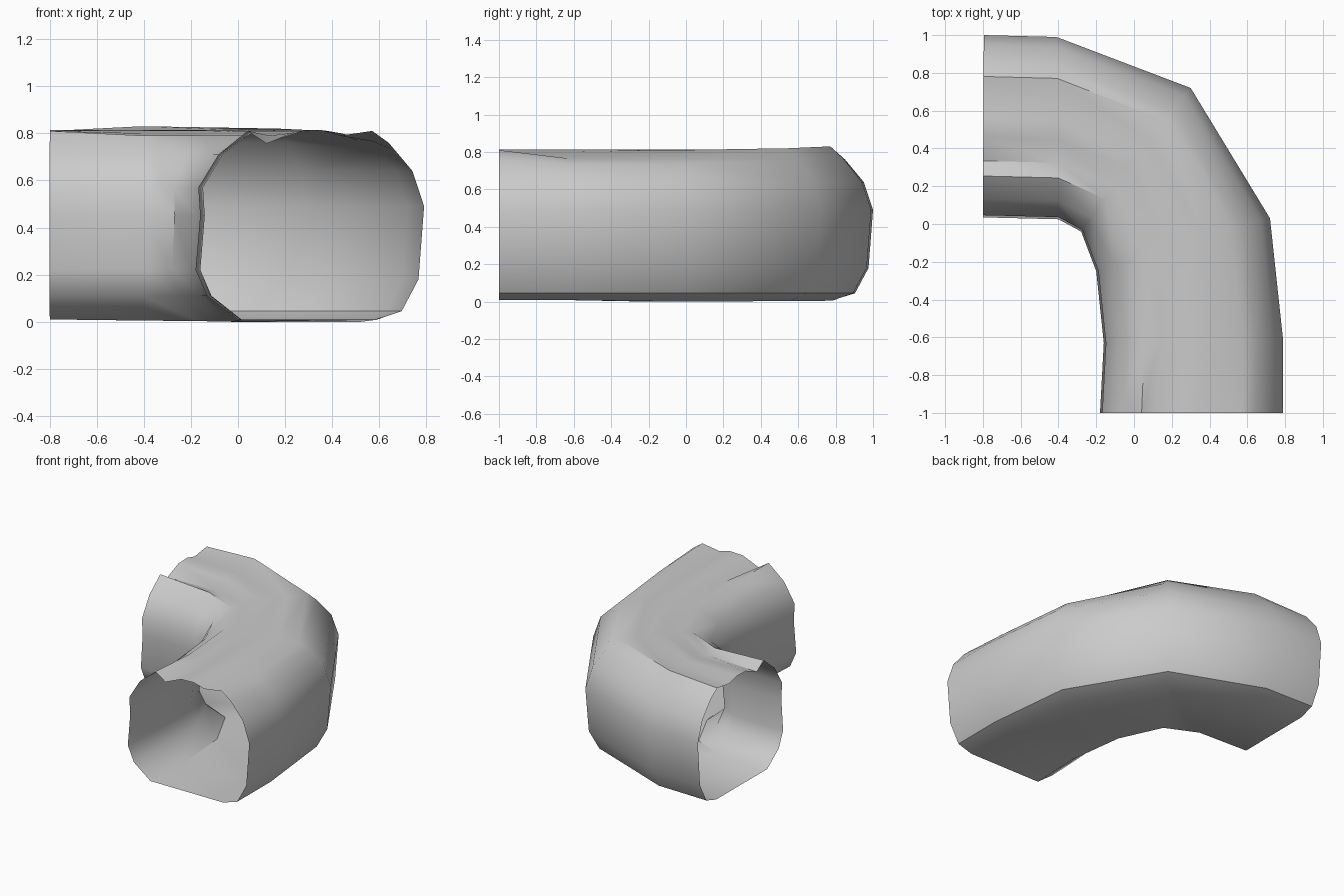
import bpy, bmesh, math
from mathutils import Vector

if "Cube" in bpy.data.objects:
    bpy.data.objects.remove(bpy.data.objects["Cube"])

# plan-view rails: inner and outer wall of the bend, front mouth to left mouth
inner = [(-.18, -1), (-.16, -.63), (-.2, -.25), (-.28, -.04), (-.4, .025), (-.8, .035)]
outer = [(.79, -1), (.79, -.62), (.72, .03), (.3, .72), (-.41, .99), (-.795, 1)]

# cross-section as (fraction from inner to outer wall, height)
section = [(.186, .01), (.05, .11), (0, .22), (.02, .45), (.012, .57), (.10, .71),
           (.227, .81), (.31, .757), (.44, .81), (.545, .813), (.63, .79), (.773, .81),
           (.845, .76), (.948, .64), (1, .49), (.975, .18), (.9, .045), (.785, .01)]

# roof heights by station: jagged at the mouths, calmer in the middle
roof = {6: [.81, .80, .79, .79, .79, .81],
        7: [.757, .79, .80, .80, .77, .757],
        8: [.81, .805, .81, .81, .80, .81],
        10: [.79, .80, .81, .81, .81, .79],
        11: [.81, .765, .765, .82, .83, .81],
        12: [.76, .735, .735, .76, .765, .76]}
floor = [.01, .008, 0, .003, .005, .01]

bm = bmesh.new()
rings = []
for s, (a, b) in enumerate(zip(inner, outer)):
    ring = []
    for i, (u, z) in enumerate(section):
        p = Vector(a).lerp(Vector(b), u)
        if i in roof:
            z = roof[i][s]
        elif i in (0, 17):
            z = floor[s]
        ring.append(bm.verts.new((p.x, p.y, z)))
    rings.append(ring)

# open-ended skin between stations
n = len(section)
for r, q in zip(rings, rings[1:]):
    for i in range(n):
        j = (i + 1) % n
        bm.faces.new((r[i], r[j], q[j], q[i]))
bmesh.ops.recalc_face_normals(bm, faces=bm.faces)

mesh = bpy.data.meshes.new("curved_tunnel")
bm.to_mesh(mesh)
bm.free()
tunnel = bpy.data.objects.new("curved_tunnel", mesh)
bpy.context.collection.objects.link(tunnel)
bpy.context.view_layer.objects.active = tunnel
tunnel.select_set(True)
bpy.ops.object.shade_smooth_by_angle(angle=math.radians(38))
